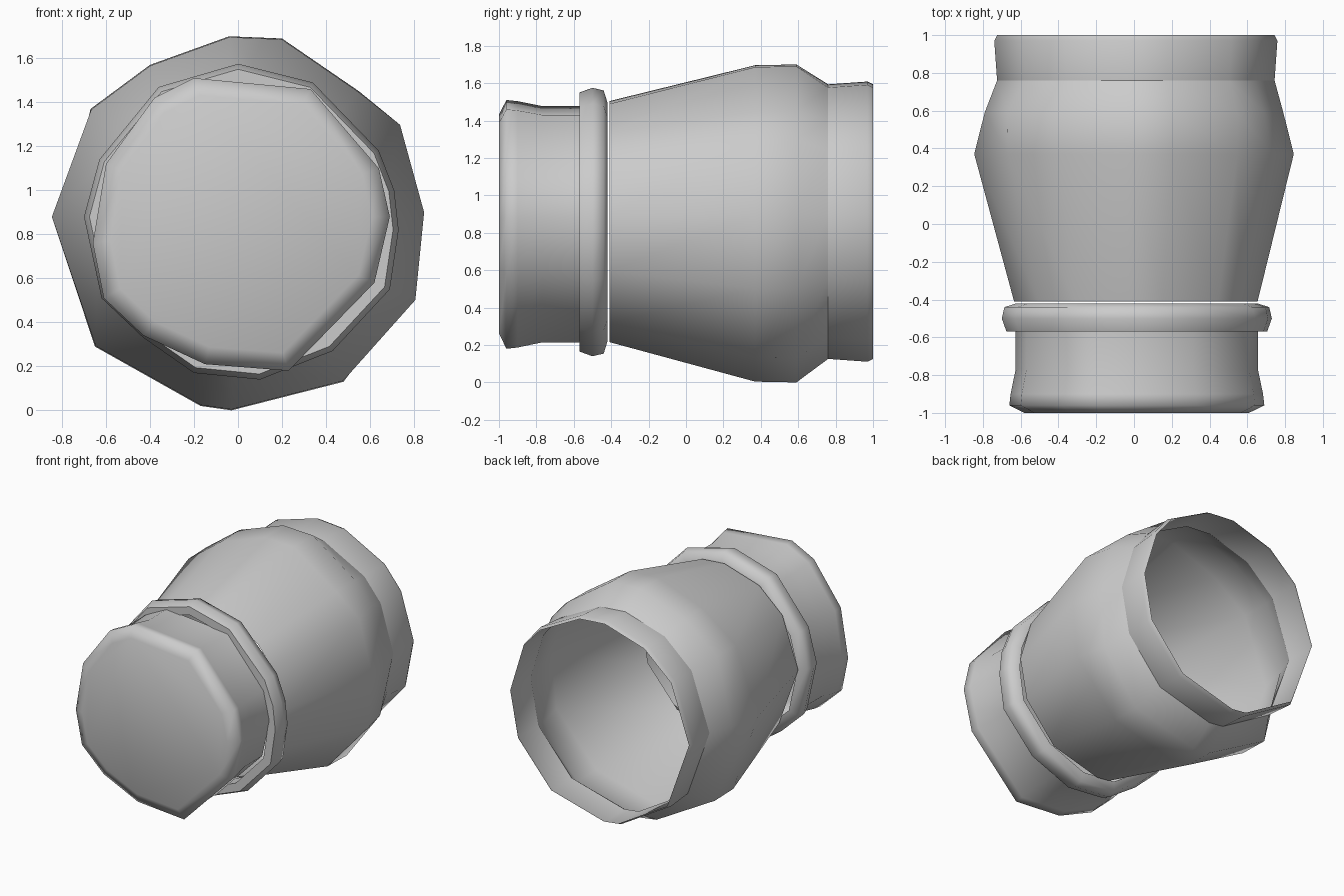
import bpy, math

if "Cube" in bpy.data.objects:
    bpy.data.objects.remove(bpy.data.objects["Cube"])

CX, CZ = 0.01, 0.86


def scaled(outline, y, s):
    return [(CX + (x - CX) * s, y, CZ + (z - CZ) * s) for x, z in outline]


def rounded(outline, y, r):
    # same corner directions as the outline, but at an even radius
    pts = []
    for x, z in outline:
        a = math.atan2(z - CZ, x - CX)
        pts.append((CX + r * math.cos(a), y, CZ + r * math.sin(a)))
    return pts


def loft(name, rings, front_cap=False, loop=False, angle=62):
    n = len(rings[0])
    verts = [p for ring in rings for p in ring]
    faces = []
    for k in range(len(rings) if loop else len(rings) - 1):
        a, b = k * n, (k + 1) % len(rings) * n
        for i in range(n):
            j = (i + 1) % n
            faces.append((a + i, b + i, b + j, a + j))
    if front_cap:
        faces.append(tuple(range(n)))
    me = bpy.data.meshes.new(name)
    me.from_pydata(verts, [], faces)
    me.update()
    ob = bpy.data.objects.new(name, me)
    bpy.context.collection.objects.link(ob)
    bpy.ops.object.select_all(action='DESELECT')
    ob.select_set(True)
    bpy.context.view_layer.objects.active = ob
    bpy.ops.object.mode_set(mode='EDIT')
    bpy.ops.mesh.select_all(action='SELECT')
    bpy.ops.mesh.normals_make_consistent(inside=False)
    bpy.ops.object.mode_set(mode='OBJECT')
    bpy.ops.object.shade_smooth_by_angle(angle=math.radians(angle))
    return ob


# Hand-cut outlines seen from the front (x, z), counter-clockwise
body_outline = [(0.85, 0.90), (0.74, 1.30), (0.55, 1.45), (0.20, 1.69), (-0.04, 1.70),
                (-0.40, 1.57), (-0.67, 1.37), (-0.85, 0.88), (-0.65, 0.29),
                (-0.17, 0.02), (-0.03, 0.0), (0.48, 0.13), (0.81, 0.50)]
ring_outline = [(0.73, 0.82), (0.71, 1.0), (0.64, 1.18), (0.34, 1.49), (0.0, 1.575),
                (-0.36, 1.47), (-0.63, 1.14), (-0.70, 0.88), (-0.62, 0.51),
                (-0.43, 0.33), (-0.20, 0.17), (0.10, 0.14), (0.43, 0.27), (0.69, 0.55)]
cap_outline = [(0.69, 0.88), (0.64, 1.10), (0.33, 1.46), (-0.20, 1.51), (-0.38, 1.42),
               (-0.60, 1.12), (-0.66, 0.76), (-0.61, 0.51), (-0.43, 0.34),
               (-0.15, 0.21), (0.23, 0.18), (0.62, 0.58)]

# Tapered hollow body, side corners pulled in behind the widest point
rear = [(x * (0.93 if abs(x) > 0.7 else 1.0), z) for x, z in body_outline]
loft("body", [rounded(body_outline, -0.41, 0.645),
              scaled(body_outline, 0.37, 0.995),
              scaled(rear, 0.59, 1.0),
              rounded(body_outline, 0.76, 0.735)])

# Open collar at the back
loft("back_collar", [rounded(body_outline, 0.76, 0.735),
                     rounded(body_outline, 0.97, 0.75),
                     rounded(body_outline, 1.0, 0.735)])

# Raised band in front of the body
loft("band", [scaled(ring_outline, y, s) for y, s in
              ((-0.57, 0.88), (-0.57, 0.965), (-0.50, 1.0), (-0.44, 0.98), (-0.42, 0.89))],
     loop=True)

# Closed front cap with a softened rim
loft("front_cap", [scaled(cap_outline, y, s) for y, s in
                   ((-1.0, 0.88), (-0.96, 1.0), (-0.90, 0.99), (-0.77, 0.95), (-0.56, 0.95))],
     front_cap=True, angle=75)
